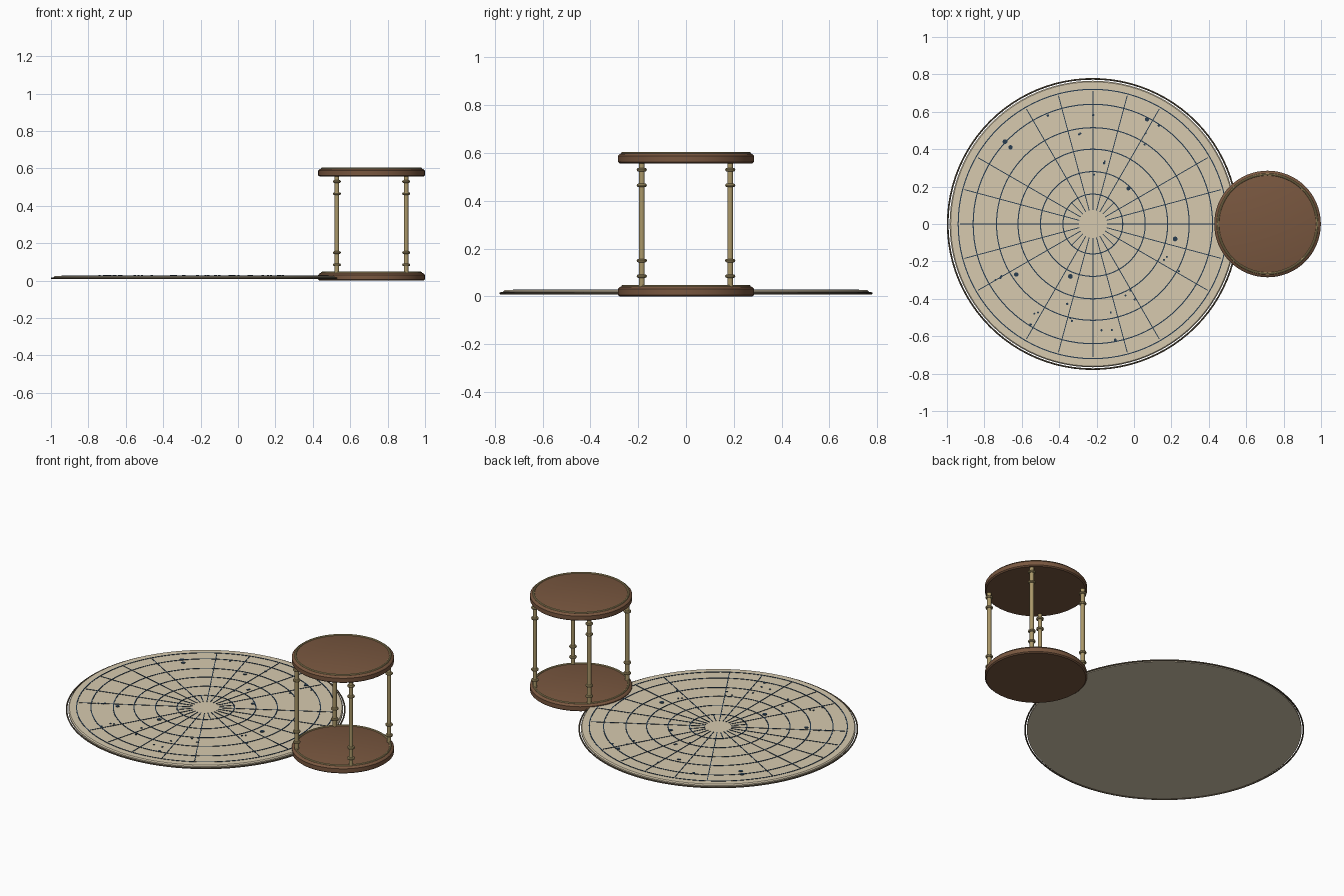
import bpy, bmesh, math, random
from mathutils import Vector, Matrix

cube = bpy.data.objects.get("Cube")
if cube:
    bpy.data.objects.remove(cube, do_unlink=True)


def material(name, rgb, metallic=0.0):
    m = bpy.data.materials.new(name)
    m.use_nodes = True
    m.diffuse_color = (*rgb, 1)
    m.node_tree.nodes["Principled BSDF"].inputs["Base Color"].default_value = (*rgb, 1)
    return m


PAPER = material("parchment", (0.68, 0.59, 0.43))
INK = material("navy ink", (0.02, 0.045, 0.08))
WOOD = material("walnut wood", (0.19, 0.095, 0.05))
BRASS = material("aged brass", (0.40, 0.31, 0.14))
RIM = material("dark bronze", (0.14, 0.11, 0.07))

DISC = Vector((-0.22, 0, 0))
STAND = Vector((0.714, 0, 0))


def finish(bm, name, mat, loc, smooth=True):
    mesh = bpy.data.meshes.new(name)
    bmesh.ops.recalc_face_normals(bm, faces=bm.faces)
    bm.to_mesh(mesh)
    bm.free()
    mesh.materials.append(mat)
    ob = bpy.data.objects.new(name, mesh)
    ob.location = loc
    bpy.context.collection.objects.link(ob)
    if smooth:
        bpy.ops.object.select_all(action='DESELECT')
        ob.select_set(True)
        bpy.context.view_layer.objects.active = ob
        bpy.ops.object.shade_smooth_by_angle(angle=math.radians(35))
    return ob


def lathe(name, profile, mat, loc, steps=64, closed=False):
    """Spin a (radius, height) profile round z."""
    bm = bmesh.new()
    verts = [bm.verts.new((r, 0, z)) for r, z in profile]
    pairs = list(zip(verts, verts[1:])) + ([(verts[-1], verts[0])] if closed else [])
    edges = [bm.edges.new(p) for p in pairs]
    bmesh.ops.spin(bm, geom=verts + edges, axis=(0, 0, 1), cent=(0, 0, 0),
                   angle=math.tau, steps=steps, use_duplicate=False)
    bmesh.ops.remove_doubles(bm, verts=bm.verts, dist=0.0001)
    return finish(bm, name, mat, loc)


def ring(name, radius, thick, z, mat, loc, steps=64, sides=8):
    pts = [(radius + thick * math.cos(i * math.tau / sides),
            z + thick * math.sin(i * math.tau / sides)) for i in range(sides)]
    return lathe(name, pts, mat, loc, steps, closed=True)


# Star chart: parchment disc and its separate rim
TOP = 0.026
lathe("chart_disc", [(0, 0.01), (0.766, 0.01), (0.766, 0.02), (0.76, TOP), (0, TOP)],
      PAPER, DISC, 96)
ring("chart_rim", 0.776, 0.0045, 0.013, RIM, DISC, 96)

# Inked circles
for i, r in enumerate((0.16, 0.28, 0.40, 0.515, 0.64, 0.72)):
    w = 0.0028
    lathe(f"chart_circle_{i + 1}", [(r - w, TOP), (r - w, TOP + 0.002),
                                    (r + w, TOP + 0.002), (r + w, TOP)], INK, DISC, 96, True)

# Inked spokes
bm = bmesh.new()
for i in range(24):
    inner, outer = 0.075, 0.165 if i % 6 == 3 else 0.71
    m = (Matrix.Rotation(i * math.tau / 24, 4, 'Z')
         @ Matrix.Translation(((inner + outer) / 2, 0, TOP + 0.001))
         @ Matrix.Diagonal((outer - inner, 0.0045, 0.002, 1)))
    bmesh.ops.create_cube(bm, size=1, matrix=m)
finish(bm, "chart_spokes", INK, DISC, False)

# Inked stars: large ones placed, small ones scattered in loose clusters
stars = [(-0.47, 0.44, 0.013), (-0.44, 0.41, 0.012), (0.29, 0.56, 0.012),
         (0.44, -0.08, 0.013), (-0.12, -0.28, 0.013), (-0.41, -0.27, 0.012),
         (0.19, 0.19, 0.011), (0.12, -0.62, 0.008), (-0.24, 0.58, 0.007)]
clusters = [(-0.04, 0.54), (0.31, 0.48), (-0.15, -0.46), (-0.33, -0.48),
            (-0.53, -0.29), (0.22, -0.40), (0.41, -0.21), (0.09, -0.53), (0.04, 0.27)]
random.seed(4)
for x, y in clusters:
    for k in range(3):
        stars.append((x + random.uniform(-0.05, 0.05), y + random.uniform(-0.07, 0.07),
                      random.uniform(0.005, 0.007)))
bm = bmesh.new()
for x, y, r in stars:
    bmesh.ops.create_cone(bm, cap_ends=True, segments=10, radius1=r, radius2=r, depth=0.003,
                          matrix=Matrix.Translation((x, y, TOP + 0.0015)))
finish(bm, "chart_stars", INK, DISC, False)

# Stand: two turned wooden plates with brass inlay rings
for name, z in (("bottom", 0.0), ("top", 0.557)):
    lathe(f"{name}_plate", [(0, z), (0.278, z), (0.285, z + 0.006), (0.285, z + 0.031),
                            (0.278, z + 0.039), (0.268, z + 0.042), (0, z + 0.042)],
          WOOD, STAND)
    ring(f"{name}_plate_inlay", 0.265, 0.006, z + 0.042, BRASS, STAND)

# Four brass posts, each with two pairs of beads
for sx in (-1, 1):
    for sy in (-1, 1):
        tag = ("back" if sy > 0 else "front") + ("_left" if sx > 0 else "_right")
        at = STAND + Vector((sx * 0.185, sy * 0.185, 0))
        lathe(f"{tag}_post", [(0, 0.035), (0.012, 0.035), (0.012, 0.565), (0, 0.565)],
              BRASS, at, 16)
        for k, z in enumerate((0.085, 0.15, 0.465, 0.53)):
            ring(f"{tag}_bead_{k + 1}", 0.014, 0.0075, z, BRASS, at, 16)
